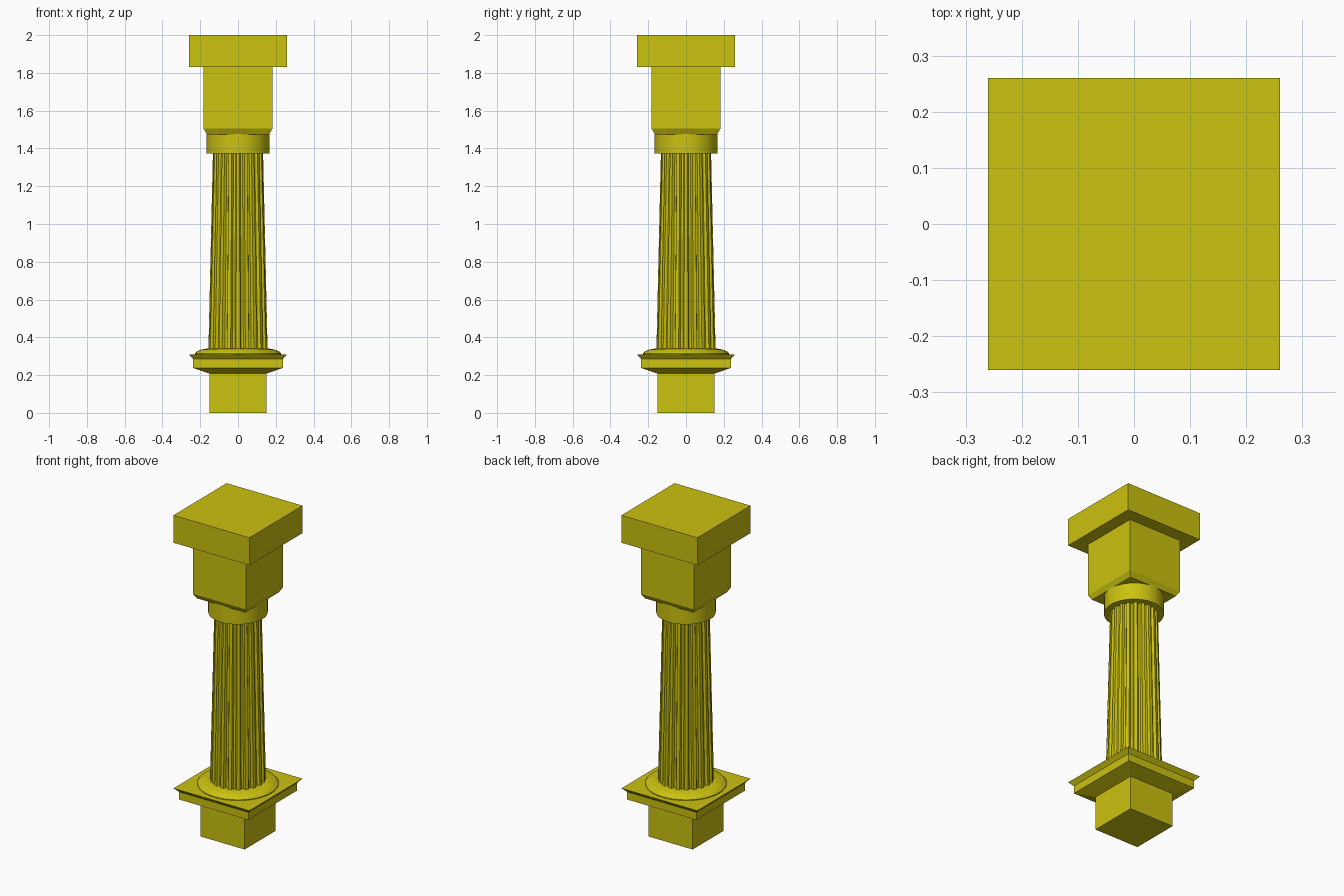
import bpy, bmesh
from math import cos, sin, pi

if "Cube" in bpy.data.objects:
    bpy.data.objects.remove(bpy.data.objects["Cube"])

stone = bpy.data.materials.new("yellow_stone")
stone.diffuse_color = (0.6, 0.54, 0.005, 1)
stone.use_nodes = True
stone.node_tree.nodes["Principled BSDF"].inputs["Base Color"].default_value = stone.diffuse_color


def loft(name, rings, smooth=False):
    """Skin a stack of equal-length rings and cap both ends."""
    bm = bmesh.new()
    loops = [[bm.verts.new(p) for p in r] for r in rings]
    n = len(loops[0])
    for a, b in zip(loops, loops[1:]):
        for i in range(n):
            j = (i + 1) % n
            bm.faces.new((a[i], a[j], b[j], b[i]))
    bm.faces.new(loops[0][::-1])
    bm.faces.new(loops[-1])
    mesh = bpy.data.meshes.new(name)
    bm.to_mesh(mesh)
    bm.free()
    mesh.materials.append(stone)
    ob = bpy.data.objects.new(name, mesh)
    bpy.context.collection.objects.link(ob)
    if smooth:
        bpy.context.view_layer.objects.active = ob
        ob.select_set(True)
        bpy.ops.object.shade_smooth_by_angle()
        ob.select_set(False)
    return ob


def square(h, z):
    return [(-h, -h, z), (h, -h, z), (h, h, z), (-h, h, z)]


def circle(r, z, n=40):
    return [(r * cos(2 * pi * i / n), r * sin(2 * pi * i / n), z) for i in range(n)]


def fluted(r, z, flutes=20):
    # each flute: flat land, then a shallow groove
    pts = []
    for i in range(flutes):
        for t, k in ((-0.2, 1), (0.2, 1), (0.36, 0.9), (0.64, 0.9)):
            a = 2 * pi * (i + t) / flutes
            pts.append((r * k * cos(a), r * k * sin(a), z))
    return pts


# Square base with flared plinth
loft("base_plinth", [square(h, z) for h, z in (
    (0.152, 0), (0.152, 0.208), (0.237, 0.238), (0.237, 0.285), (0.26, 0.31))])

# Rounded foot ring
loft("foot_ring", [circle(r, z) for r, z in (
    (0.228, 0.305), (0.228, 0.315), (0.218, 0.325), (0.195, 0.335), (0.155, 0.342))], True)

# Tapered fluted shaft
loft("shaft", [fluted(0.157, 0.335), fluted(0.133, 1.38)])

# Round collar
loft("collar", [circle(0.167, 1.372), circle(0.167, 1.478)], True)

# Capital block with chamfered underside, and top slab
loft("capital_block", [square(h, z) for h, z in (
    (0.165, 1.475), (0.182, 1.505), (0.182, 1.832))])
loft("top_slab", [square(0.26, 1.83), square(0.26, 2.0)])
